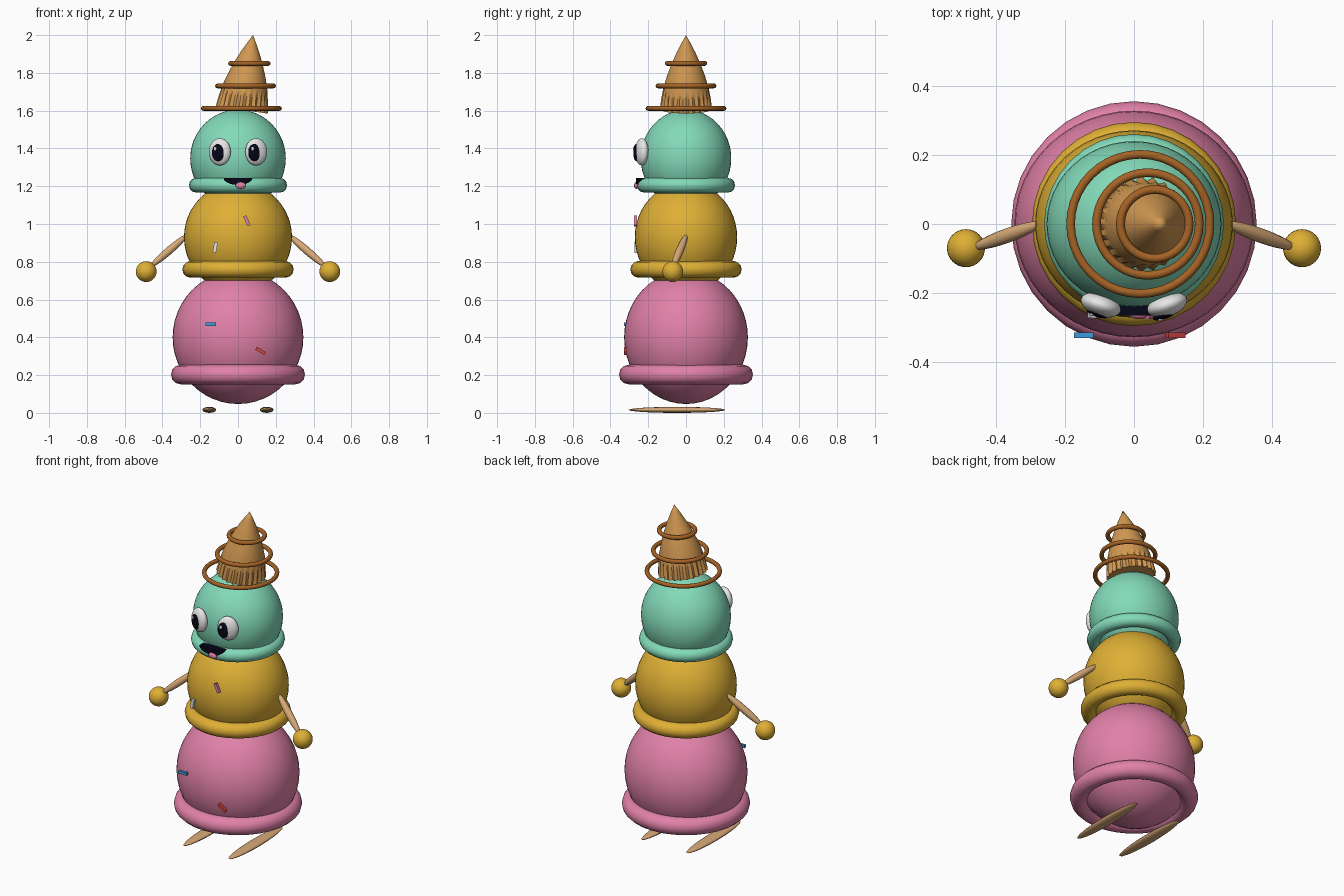
import bpy
import bmesh
from math import radians, sin, cos, pi
from mathutils import Vector, Matrix

if "Cube" in bpy.data.objects:
    bpy.data.objects.remove(bpy.data.objects["Cube"])


def material(name, r, g, b):
    m = bpy.data.materials.new(name)
    m.use_nodes = True
    colour = [(c / 255) ** 2.2 for c in (r, g, b)] + [1]
    m.diffuse_color = colour
    m.node_tree.nodes["Principled BSDF"].inputs["Base Color"].default_value = colour
    return m


pink = material("strawberry pink", 224, 128, 166)
gold = material("mango gold", 222, 174, 56)
mint = material("mint green", 130, 217, 184)
wafer = material("wafer tan", 207, 150, 82)
caramel = material("caramel brown", 164, 99, 42)
wood = material("light wood", 214, 168, 118)
white = material("white", 236, 236, 236)
black = material("near black", 12, 14, 30)
blue = material("sprinkle blue", 66, 152, 215)
red = material("sprinkle red", 208, 70, 66)


def finish(ob, name, mat, angle=50):
    ob.name = name
    ob.data.materials.append(mat)
    bpy.ops.object.select_all(action="DESELECT")
    ob.select_set(True)
    bpy.context.view_layer.objects.active = ob
    bpy.ops.object.shade_smooth_by_angle(angle=radians(angle))
    return ob


def ellipsoid(name, mat, matrix, size, segments=32, rings=16):
    bpy.ops.mesh.primitive_uv_sphere_add(segments=segments, ring_count=rings, radius=1)
    ob = bpy.context.object
    ob.matrix_world = matrix @ Matrix.Diagonal((*size, 1))
    return finish(ob, name, mat, 80)


def ring(name, mat, loc, outer, tube, segments=32):
    bpy.ops.mesh.primitive_torus_add(location=loc, major_radius=outer - tube, minor_radius=tube,
                                     major_segments=segments, minor_segments=12)
    return finish(bpy.context.object, name, mat, 60)


def from_bmesh(bm, name, mat, angle=40):
    bmesh.ops.recalc_face_normals(bm, faces=bm.faces)
    mesh = bpy.data.meshes.new(name)
    bm.to_mesh(mesh)
    bm.free()
    ob = bpy.data.objects.new(name, mesh)
    bpy.context.collection.objects.link(ob)
    return finish(ob, name, mat, angle)


def at(x, y, z):
    return Matrix.Translation((x, y, z))


# Three stacked scoops, each with a rolled rim
for name, mat, z, r, rim_z, rim_r, tube in (
        ("bottom", pink, 0.40, 0.346, 0.203, 0.355, 0.052),
        ("middle", gold, 0.93, 0.286, 0.76, 0.295, 0.044),
        ("top", mint, 1.347, 0.253, 1.205, 0.26, 0.039)):
    ellipsoid(name + "_scoop", mat, at(0, 0, z), (r, r * 0.947, r * 1.02), 48, 24)
    ring(name + "_scoop_rim", mat, (0, 0, rim_z), rim_r, tube)

# Tilted wafer cone hat with ribs fading out upwards
bm = bmesh.new()
height, teeth = 0.4, 24
loops = []
for t, r, rib in ((0, 0.139, 0.014), (0.15, 0.131, 0.011), (0.3, 0.119, 0), (0.45, 0.101, 0),
                  (0.6, 0.079, 0), (0.77, 0.049, 0), (0.9, 0.022, 0)):
    loop = []
    for i in range(teeth * 2):
        a = pi * i / teeth
        rr = r - rib * (i % 2)
        loop.append(bm.verts.new((rr * cos(a), rr * sin(a), t * height)))
    loops.append(loop)
tip = bm.verts.new((0, 0, height))
n = teeth * 2
for low, high in zip(loops, loops[1:]):
    for i in range(n):
        bm.faces.new((low[i], low[(i + 1) % n], high[(i + 1) % n], high[i]))
for i in range(n):
    bm.faces.new((loops[-1][i], loops[-1][(i + 1) % n], tip))
bm.faces.new(loops[0][::-1])
hat = from_bmesh(bm, "cone_hat", wafer, 30)
hat.matrix_world = at(0.02, 0, 1.605) @ Matrix.Rotation(0.15, 4, "Y")

# Level rings around the hat
for i, (x, z, r) in enumerate(((0.018, 1.612, 0.214), (0.04, 1.731, 0.161), (0.06, 1.85, 0.112))):
    ring(f"hat_ring_{i + 1}", caramel, (x, 0, z), r, 0.0125, 40)

# Eyes, arms and feet on both sides
for side, s in (("right", -1), ("left", 1)):
    eye = at(s * 0.096, -0.234, 1.382) @ Matrix.Rotation(s * 0.32, 4, "Z")
    shift = -0.01 - s * 0.008
    ellipsoid(side + "_eye", white, eye, (0.06, 0.033, 0.072))
    ellipsoid(side + "_pupil", black, eye @ at(shift, -0.025, -0.004), (0.034, 0.012, 0.046))
    ellipsoid(side + "_eye_glint", white, eye @ at(shift - 0.013, -0.034, 0.016),
              (0.008, 0.005, 0.011), 16, 8)

    shoulder, wrist = Vector((s * 0.265, 0.003, 0.945)), Vector((s * 0.468, -0.07, 0.77))
    along = wrist - shoulder
    arm = Matrix.Translation((shoulder + wrist) / 2) @ along.to_track_quat("Z", "Y").to_matrix().to_4x4()
    ellipsoid(side + "_arm", wood, arm, (0.021, 0.021, along.length / 2), 12, 12)
    ellipsoid(side + "_hand", gold, at(s * 0.486, -0.07, 0.748), (0.055, 0.055, 0.055))

    foot = at(s * 0.152, -0.048, 0.016) @ Matrix.Rotation(pi / 2, 4, "X")
    ellipsoid(side + "_foot", wood, foot, (0.037, 0.016, 0.257), 12, 10)

# Smiling mouth: a half disc with a flat top
bm = bmesh.new()
outline = [bm.verts.new((0.076 * cos(a), -0.265, 1.244 - 0.037 * sin(a)))
           for a in (pi * i / 16 for i in range(17))]
face = bm.faces.new(outline)
back = bmesh.ops.extrude_face_region(bm, geom=[face])["geom"]
bmesh.ops.translate(bm, vec=(0, 0.045, 0), verts=[v for v in back if isinstance(v, bmesh.types.BMVert)])
from_bmesh(bm, "mouth", black)
ellipsoid("tongue", pink, at(0.014, -0.263, 1.204), (0.027, 0.012, 0.018), 20, 10)

# Sprinkles: small bars turned in the front plane
for name, mat, x, y, z, turn in (
        ("pink_sprinkle", pink, 0.047, -0.267, 1.017, 65),
        ("white_sprinkle", white, -0.121, -0.264, 0.875, -80),
        ("blue_sprinkle", blue, -0.145, -0.322, 0.47, 0),
        ("red_sprinkle", red, 0.12, -0.322, 0.328, 30)):
    bpy.ops.mesh.primitive_cube_add(size=1)
    bar = finish(bpy.context.object, name, mat)
    bar.matrix_world = (at(x, y, z) @ Matrix.Rotation(radians(turn), 4, "Y")
                        @ Matrix.Diagonal((0.056, 0.015, 0.018, 1)))
